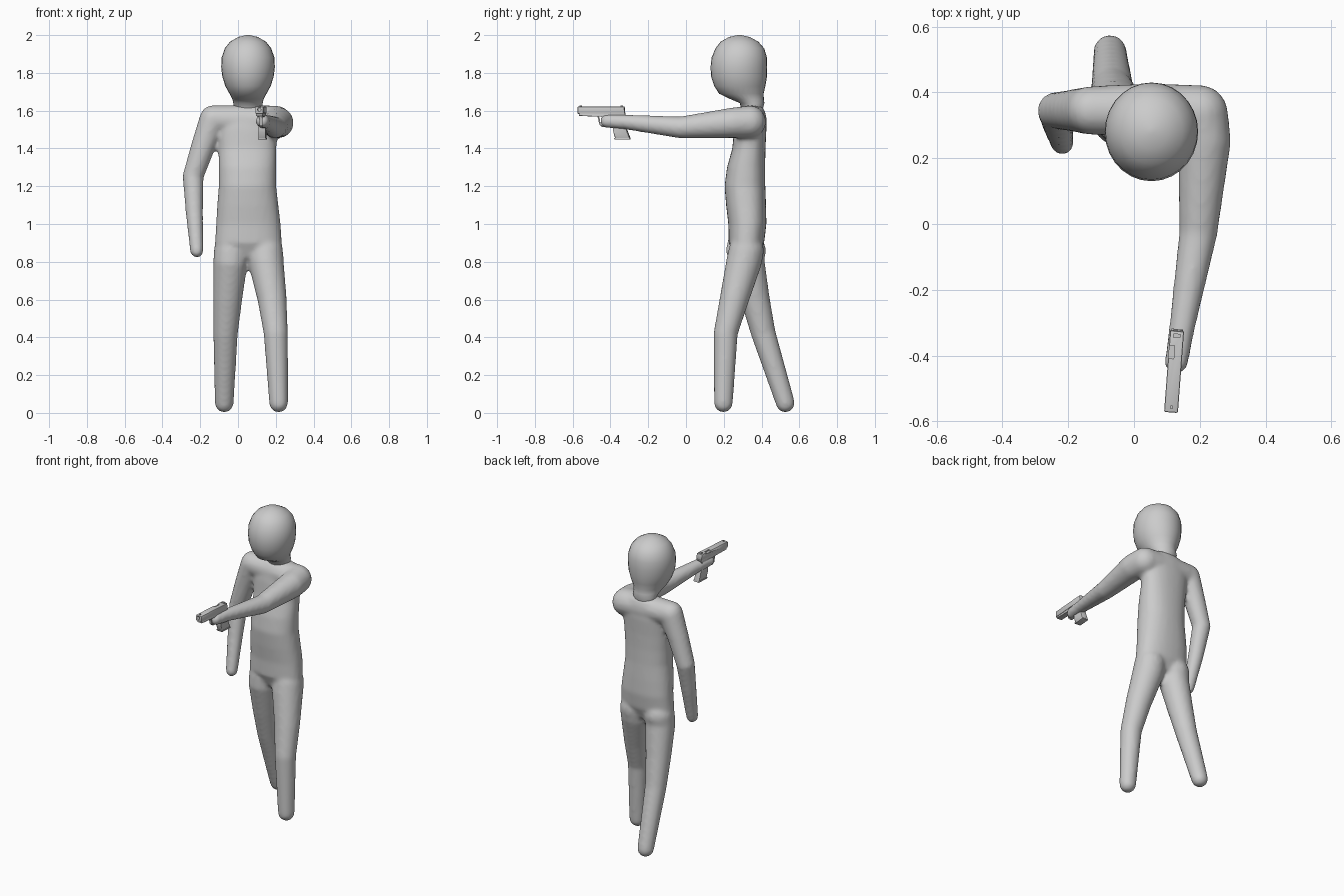
import bpy, bmesh, math
from mathutils import Vector, Matrix

if "Cube" in bpy.data.objects:
    bpy.data.objects.remove(bpy.data.objects["Cube"])


def finish(bm, name, angle=180):
    bmesh.ops.recalc_face_normals(bm, faces=bm.faces)
    me = bpy.data.meshes.new(name)
    bm.to_mesh(me)
    bm.free()
    ob = bpy.data.objects.new(name, me)
    bpy.context.collection.objects.link(ob)
    bpy.ops.object.select_all(action='DESELECT')
    bpy.context.view_layer.objects.active = ob
    ob.select_set(True)
    bpy.ops.object.shade_smooth_by_angle(angle=math.radians(angle))
    return ob


def skin_rings(bm, rings):
    vs = [[bm.verts.new(p) for p in r] for r in rings]
    n = len(vs[0])
    for a, b in zip(vs, vs[1:]):
        for i in range(n):
            bm.faces.new((a[i], a[(i + 1) % n], b[(i + 1) % n], b[i]))
    bm.faces.new(vs[0])
    bm.faces.new(vs[-1])


def loft(bm, sections, power=2.0, n=28):
    """Stack of horizontal (super)ellipses: z, cx, cy, rx, ry."""
    rings = []
    for z, cx, cy, rx, ry in sections:
        ring = []
        for i in range(n):
            a = math.tau * i / n
            c, s = math.cos(a), math.sin(a)
            ring.append((cx + rx * math.copysign(abs(c) ** (2 / power), c),
                         cy + ry * math.copysign(abs(s) ** (2 / power), s), z))
        rings.append(ring)
    skin_rings(bm, rings)


def limb(bm, nodes, n=24):
    """Round tapered tube through x, y, z, radius nodes with ball ends."""
    pts = [Vector(p[:3]) for p in nodes]
    rings = []
    for i, p in enumerate(pts):
        t = (pts[min(i + 1, len(pts) - 1)] - pts[max(i - 1, 0)]).normalized()
        u = t.orthogonal() if abs(t.x) > 0.8 else Vector((1, 0, 0))
        u = (u - t * u.dot(t)).normalized()
        v = t.cross(u)
        rings.append([p + nodes[i][3] * (u * math.cos(math.tau * k / n) + v * math.sin(math.tau * k / n))
                      for k in range(n)])
    skin_rings(bm, rings)
    for p, node in ((pts[0], nodes[0]), (pts[-1], nodes[-1])):
        bmesh.ops.create_uvsphere(bm, u_segments=20, v_segments=12, radius=node[3],
                                  matrix=Matrix.Translation(p))


# Body: torso, shoulders, arms and legs fused into one smooth skin
bm = bmesh.new()
loft(bm, [(0.82, .055, .32, .12, .06), (0.90, .055, .32, .177, .094),
          (1.00, .055, .325, .171, .101), (1.10, .052, .318, .162, .106),
          (1.20, .05, .312, .152, .108), (1.30, .05, .318, .152, .101),
          (1.40, .05, .333, .153, .088), (1.50, .05, .34, .16, .086),
          (1.58, .05, .345, .15, .078), (1.62, .05, .35, .10, .058)], power=2.3)
limbs = [
    # shoulders
    [(-.13, .345, 1.555, .074), (.05, .345, 1.548, .083), (.20, .337, 1.542, .085)],
    # hanging arm
    [(-.13, .345, 1.555, .074), (-.185, .345, 1.41, .064), (-.238, .345, 1.25, .056),
     (-.231, .30, 1.06, .046), (-.218, .246, .858, .036)],
    # raised arm
    [(.20, .337, 1.54, .086), (.214, .25, 1.536, .081), (.195, -.03, 1.511, .058),
     (.145, -.32, 1.54, .039), (.129, -.42, 1.545, .036)],
    # forward leg
    [(.145, .32, .86, .093), (.148, .307, .80, .094), (.181, .255, .60, .077),
     (.20, .21, .42, .064), (.215, .198, .052, .05)],
    # trailing leg
    [(-.035, .33, .86, .093), (-.04, .325, .80, .091), (-.055, .367, .60, .077),
     (-.066, .41, .42, .065), (-.073, .526, .052, .05)],
]
for nodes in limbs:
    limb(bm, nodes)
body = finish(bm, "body")
m = body.modifiers.new("fuse", 'REMESH')
m.mode = 'VOXEL'
m.voxel_size = 0.012
m.use_smooth_shade = True
m = body.modifiers.new("soften", 'SMOOTH')
m.factor = 0.5
m.iterations = 6

# Head: egg shape with a narrow neck
bm = bmesh.new()
loft(bm, [(1.60, .053, .35, .070, .055), (1.64, .053, .35, .078, .065),
          (1.66, .053, .325, .082, .087), (1.69, .053, .293, .098, .118),
          (1.73, .053, .285, .120, .135), (1.78, .053, .281, .136, .148),
          (1.83, .053, .28, .142, .150), (1.88, .053, .282, .140, .147),
          (1.93, .053, .285, .123, .129), (1.965, .053, .283, .095, .10),
          (1.99, .053, .283, .052, .055), (2.0, .053, .283, .01, .01)])
finish(bm, "head", 60)


# Pistol, modelled along y and turned slightly to follow the arm
PIVOT = Vector((.122, -.445, 0))


def place(ob):
    ob.location = PIVOT
    ob.rotation_euler.z = math.radians(-4.3)


def profile(name, outline, width, bevel=0.003):
    """Side outline (y, z) extruded symmetrically across x."""
    bm = bmesh.new()
    rings = [[(x, y - PIVOT.y, z) for y, z in outline] for x in (-width / 2, width / 2)]
    skin_rings(bm, rings)
    if bevel:
        bmesh.ops.bevel(bm, geom=bm.edges[:], offset=bevel, segments=2, affect='EDGES', profile=0.5)
    ob = finish(bm, name, 30)
    place(ob)
    return ob


def rect(y0, y1, z0, z1):
    return [(y0, z0), (y1, z0), (y1, z1), (y0, z1)]


slide = profile("pistol_slide", [(-.573, 1.583), (-.322, 1.583), (-.325, 1.622), (-.573, 1.622)], .042, .005)
profile("pistol_frame", [(-.565, 1.572), (-.45, 1.568), (-.40, 1.56), (-.33, 1.56), (-.318, 1.585), (-.565, 1.585)], .036, .002)
profile("pistol_grip", [(-.395, 1.57), (-.335, 1.57), (-.325, 1.53), (-.293, 1.452),
                        (-.374, 1.452), (-.384, 1.49)], .038, .005)
profile("magazine_base", [(-.376, 1.447), (-.294, 1.447), (-.296, 1.456), (-.379, 1.456)], .042, .002)
profile("front_sight", rect(-.563, -.552, 1.62, 1.628), .006, 0)
profile("rear_sight", rect(-.345, -.333, 1.62, 1.628), .022, 0)
profile("trigger", [(-.415, 1.57), (-.405, 1.57), (-.407, 1.545), (-.418, 1.53), (-.421, 1.533)], .008, 0)
# Trigger guard: open strap
profile("trigger_guard", [(-.468, 1.57), (-.458, 1.525), (-.445, 1.513), (-.388, 1.513), (-.388, 1.519),
                          (-.442, 1.519), (-.452, 1.528), (-.461, 1.57)], .016, 0)

# Muzzle bore and ejection port cut from the slide
bm = bmesh.new()
bmesh.ops.create_cone(bm, cap_ends=True, segments=16, radius1=.009, radius2=.009, depth=.06,
                      matrix=Matrix.Translation((0, -.573 - PIVOT.y, 1.606)) @ Matrix.Rotation(math.pi / 2, 4, 'X'))
bmesh.ops.create_cube(bm, size=1, matrix=Matrix.Translation((-.014, .055, 1.62)) @ Matrix.Diagonal((.02, .04, .012, 1)))
cutter = finish(bm, "slide_cutter", 30)
place(cutter)
cutter.hide_render = True
cutter.hide_viewport = True
m = slide.modifiers.new("cuts", 'BOOLEAN')
m.object = cutter
m.operation = 'DIFFERENCE'
